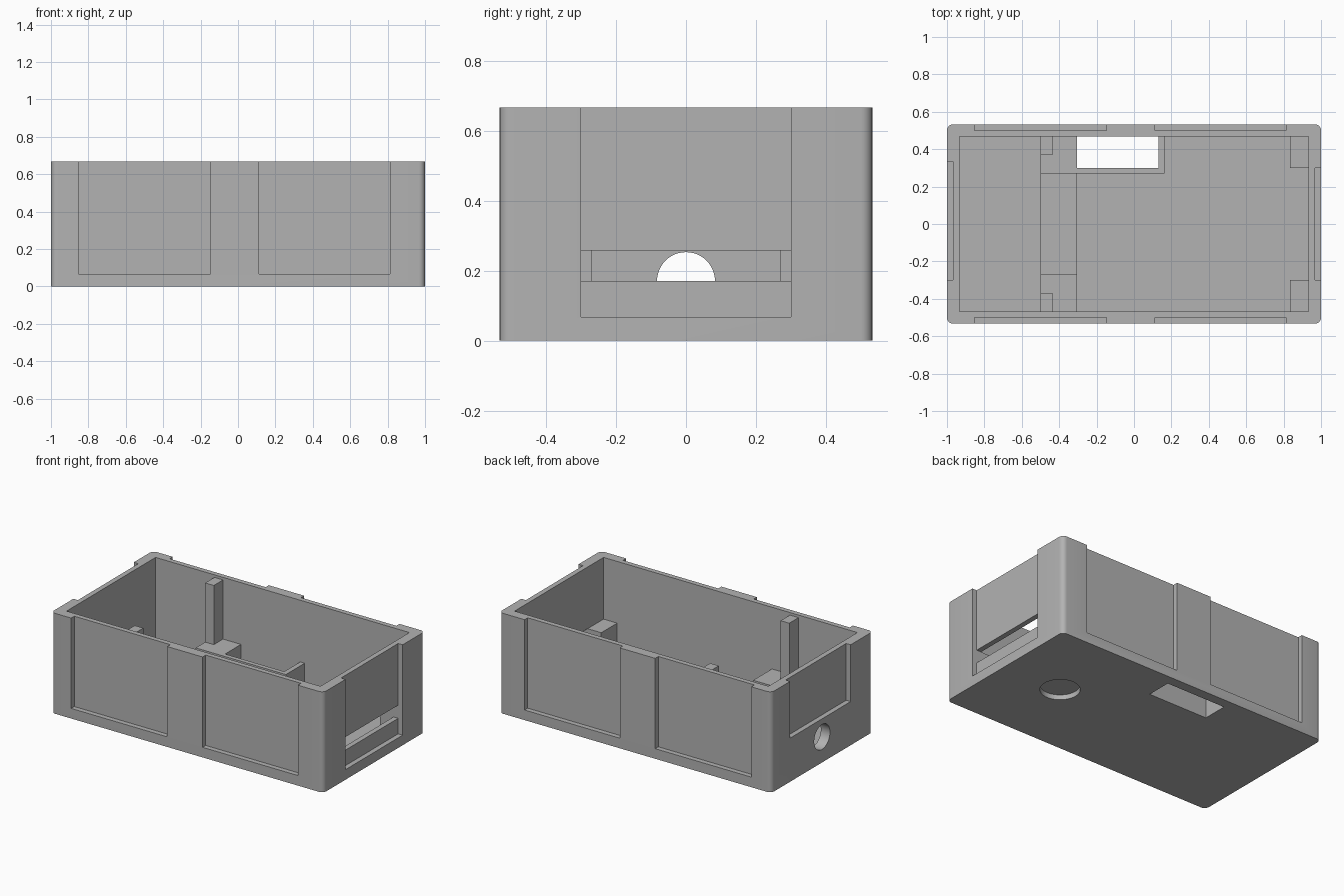
import bpy
import bmesh
from mathutils import Vector

if "Cube" in bpy.data.objects:
    bpy.data.objects.remove(bpy.data.objects["Cube"])

HX, HY, TOP = 1.0, 0.533, 0.667     # outer half sizes and height
IX, IY = 0.933, 0.467               # inner half sizes
FLOOR, STEP = 0.067, 0.033          # floor thickness, recess depth
LEDGE, OVER = 0.257, 0.8            # support height, cutter overshoot

grey = bpy.data.materials.new("grey plastic")
grey.use_nodes = True
colour = (0.45, 0.45, 0.45, 1)
grey.diffuse_color = colour
grey.node_tree.nodes["Principled BSDF"].inputs["Base Color"].default_value = colour


def box(name, x, y, z, radius=0):
    """Box from (low, high) ranges, with optional rounded upright edges."""
    bm = bmesh.new()
    bmesh.ops.create_cube(bm, size=1)
    for v in bm.verts:
        v.co = Vector([lo + (c + 0.5) * (hi - lo)
                       for c, (lo, hi) in zip(v.co, (x, y, z))])
    if radius:
        upright = [e for e in bm.edges
                   if abs(e.verts[0].co.z - e.verts[1].co.z) > 0.01]
        bmesh.ops.bevel(bm, geom=upright, offset=radius, segments=6,
                        profile=0.5, affect='EDGES')
    mesh = bpy.data.meshes.new(name)
    bm.to_mesh(mesh)
    bm.free()
    mesh.materials.append(grey)
    obj = bpy.data.objects.new(name, mesh)
    bpy.context.collection.objects.link(obj)
    return obj


def cylinder(name, radius, depth, location, rotation=(0, 0, 0)):
    bpy.ops.mesh.primitive_cylinder_add(vertices=48, radius=radius, depth=depth,
                                        location=location, rotation=rotation)
    obj = bpy.context.object
    obj.name = name
    obj.data.materials.append(grey)
    return obj


def cut(target, cutter):
    """Subtract the cutter, then remove it."""
    bpy.context.view_layer.objects.active = target
    mod = target.modifiers.new("cut", 'BOOLEAN')
    mod.operation = 'DIFFERENCE'
    mod.solver = 'EXACT'
    mod.object = cutter
    bpy.ops.object.modifier_apply(modifier=mod.name)
    bpy.data.objects.remove(cutter)


# Open case
case = box("case_shell", (-HX, HX), (-HY, HY), (0, TOP), radius=0.033)
cut(case, box("cavity", (-IX, IX), (-IY, IY), (FLOOR, OVER)))

# Panel recesses on the long sides
for x in ((-0.853, -0.147), (0.113, 0.813)):
    for y in ((-OVER, -HY + STEP), (HY - STEP, OVER)):
        cut(case, box("long_recess", x, y, (FLOOR, OVER)))

# Panel recesses on the short sides
cut(case, box("right_recess", (HX - STEP, HX + 0.1), (-0.3, 0.3), (FLOOR, OVER)))
cut(case, box("left_recess", (-HX - 0.1, -HX + STEP), (-0.3, 0.335), (0.29, OVER)))

# Openings: side slot, cable hole, floor window, round pocket underneath
cut(case, box("slot", (0.9, HX + 0.1), (-0.3, 0.3), (0.17, LEDGE)))
cut(case, cylinder("cable_hole", 0.083, 0.3, (-HX, 0, 0.17), (0, 1.5708, 0)))
cut(case, box("floor_window", (-0.305, 0.13), (0.3, IY), (-0.1, 0.1)))
cut(case, cylinder("pocket", 0.12, 0.2, (0.573, 0, STEP - 0.1)))

# Supports and posts, mirrored front to back
for side, sign in (("front", -1), ("back", 1)):
    def span(inner):
        return sorted((sign * inner, sign * IY))
    box(side + "_support", (-0.5, -0.305), span(0.27), (FLOOR, LEDGE))
    box(side + "_post", (-0.5, -0.437), span(0.37), (LEDGE, 0.65))
    box(side + "_corner_block", (0.833, IX), span(0.3), (FLOOR, LEDGE))

# Low sill between the supports and the walls round the floor window
box("cross_sill", (-0.5, -0.305), (-0.27, 0.27), (FLOOR, 0.13))
box("window_wall_long", (-0.305, 0.163), (0.27, 0.3), (FLOOR, LEDGE))
box("window_wall_end", (0.13, 0.163), (0.3, IY), (FLOOR, LEDGE))

# Smooth rounded corners and holes, sharp elsewhere
bpy.ops.object.select_all(action='DESELECT')
case.select_set(True)
bpy.context.view_layer.objects.active = case
bpy.ops.object.shade_smooth_by_angle(angle=0.6)
